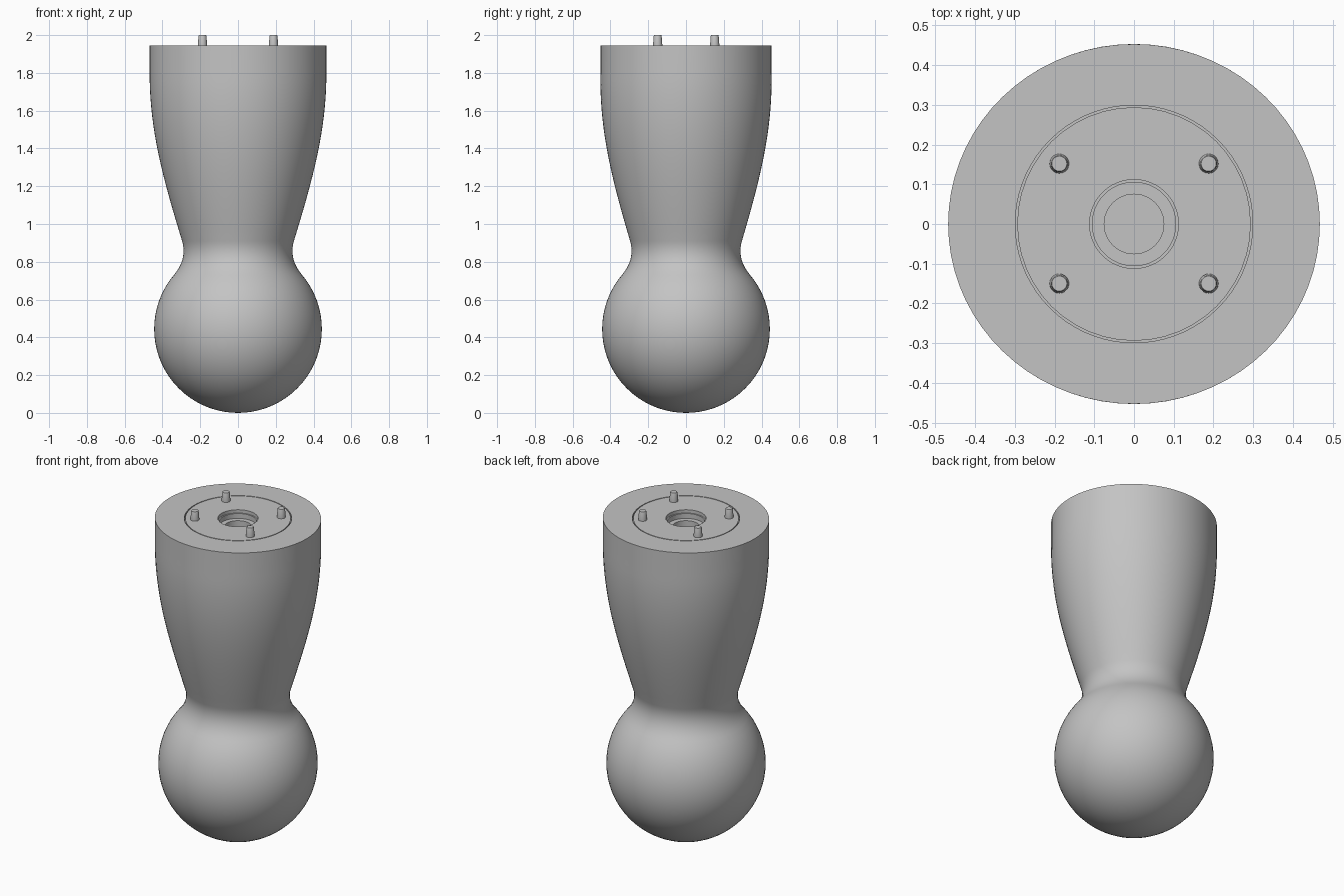
import bpy, bmesh, math
from mathutils import Vector
from mathutils.geometry import interpolate_bezier

cube = bpy.data.objects.get("Cube")
if cube:
    bpy.data.objects.remove(cube, do_unlink=True)

TOP = 1.945      # height of the flat end
BALL = 0.444     # ball radius
NECK = 0.91      # height where the neck ends

grey = bpy.data.materials.new("plain grey")
grey.use_nodes = True
colour = (0.55, 0.55, 0.55, 1)
grey.diffuse_color = colour
grey.node_tree.nodes["Principled BSDF"].inputs["Base Color"].default_value = colour


def lathe(name, profile, sides, squash=lambda r, z: 1.0, centre=(0, 0)):
    """Spin (radius, height) points; a zero radius makes a pole."""
    bm = bmesh.new()
    rings = []
    for r, z in profile:
        count = 1 if r < 1e-5 else sides
        k = squash(r, z)
        rings.append([bm.verts.new((centre[0] + r * math.cos(math.tau * i / sides),
                                    centre[1] + r * k * math.sin(math.tau * i / sides), z))
                      for i in range(count)])
    for a, b in zip(rings, rings[1:]):
        for i in range(sides):
            j = (i + 1) % sides
            quad = [a[i % len(a)], a[j % len(a)], b[j % len(b)], b[i % len(b)]]
            bm.faces.new(list(dict.fromkeys(quad)))
    mesh = bpy.data.meshes.new(name)
    bm.to_mesh(mesh)
    bm.free()
    mesh.materials.append(grey)
    obj = bpy.data.objects.new(name, mesh)
    bpy.context.collection.objects.link(obj)
    bpy.ops.object.select_all(action='DESELECT')
    obj.select_set(True)
    bpy.context.view_layer.objects.active = obj
    bpy.ops.object.shade_smooth_by_angle(angle=math.radians(35))
    return obj


def curve(a, b, c, d, steps):
    pts = interpolate_bezier(*[Vector((*p, 0)) for p in (a, b, c, d)], steps)
    return [(p.x, p.y) for p in pts[1:]]


# Ball, filleted neck and flaring handle in one profile
profile = [(0, 0)]
for i in range(1, 27):
    t = math.radians(-90 + 5 * i)
    profile.append((BALL * math.cos(t), BALL + BALL * math.sin(t)))
profile += curve(profile[-1], (0.282, 0.798), (0.282, 0.862), (0.296, NECK), 12)
profile += curve((0.296, NECK), (0.40, 1.25), (0.468, 1.5), (0.468, 1.8), 20)
# Flat end with a round socket for the plate
profile += [(0.468, TOP), (0.299, TOP), (0.299, TOP - 0.03), (0.28, TOP - 0.03)]


def oval(r, z):
    """The handle turns slightly oval towards its flat end."""
    if r < 0.3 and z > 1.5:
        return 1.0
    t = min(max((z - NECK) / (1.8 - NECK), 0), 1)
    return 1 - 0.032 * t


lathe("body", profile, 72, oval)

# Mounting plate with a stepped bore
lathe("mounting_plate", [(0.294, TOP - 0.03), (0.294, TOP), (0.112, TOP),
                         (0.112, TOP - 0.02), (0.105, TOP - 0.02),
                         (0.105, TOP - 0.05), (0.075, TOP - 0.05),
                         (0.075, TOP - 0.13), (0, TOP - 0.13)], 48)

# Four locating pegs
for side, x in (("left", 0.188), ("right", -0.188)):
    for end, y in (("front", -0.15), ("back", 0.152)):
        lathe(f"{end}_{side}_peg", [(0.0245, TOP - 0.01), (0.0245, TOP + 0.005),
                                    (0.021, 1.995), (0.019, 2.0), (0, 2.0)],
              20, centre=(x, y))
